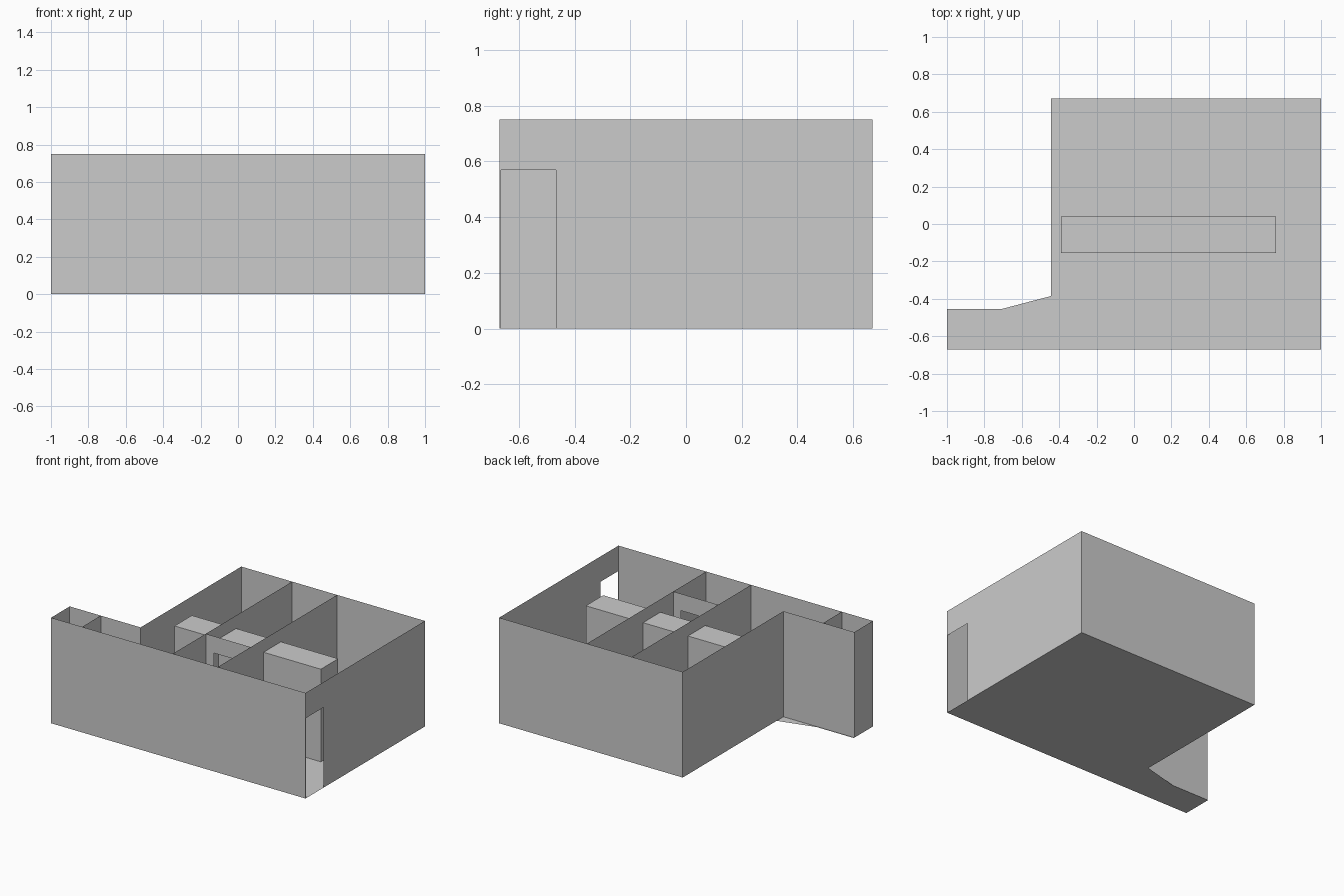
import bpy

if "Cube" in bpy.data.objects:
    bpy.data.objects.remove(bpy.data.objects["Cube"])

H = 0.75                       # wall height
L, R, F, B = -1.0, 1.0, -0.67, 0.67
INNER_X = -0.443               # left wall of the main block
WING_Y = -0.461                # back wall of the narrow wing
PART_L, PART_R = -0.043, 0.31  # long partitions


def make(name, verts, faces):
    mesh = bpy.data.meshes.new(name)
    mesh.from_pydata(verts, [], faces)
    mesh.update()
    obj = bpy.data.objects.new(name, mesh)
    bpy.context.collection.objects.link(obj)
    return obj


def wall(name, a, b, door=None):
    """Sheet wall from a to b; door = (start, end, height) along the wall, 0..1."""
    def at(t, z):
        return (a[0] + (b[0] - a[0]) * t, a[1] + (b[1] - a[1]) * t, z)
    if door is None:
        outline = [(0, 0), (1, 0), (1, H), (0, H)]
    else:
        s, e, h = door
        outline = [(0, 0), (s, 0), (s, h), (e, h), (e, 0), (1, 0), (1, H), (0, H)]
    return make(name, [at(t, z) for t, z in outline], [range(len(outline))])


# Floor, with the slanted edge beside the wing
floor = [(L, F), (R, F), (R, B), (INNER_X, B), (INNER_X, -0.385), (-0.71, -0.455), (L, -0.455)]
make("floor", [(x, y, 0) for x, y in floor], [range(len(floor))])

# Outer walls
depth = B - F
wall("front_wall", (L, F), (R, F))
wall("right_wall", (R, F), (R, B), (0.005 / depth, 0.204 / depth, 0.57))
wall("back_wall", (R, B), (INNER_X, B))
wall("left_wall", (INNER_X, B), (INNER_X, WING_Y))
wall("wing_back_wall", (INNER_X, WING_Y), (L, WING_Y))
wall("wing_end_wall", (L, WING_Y), (L, F))

# Inner partitions
wall("left_partition", (PART_L, F), (PART_L, B))
wall("right_partition", (PART_R, F), (PART_R, B))
wall("wing_partition", (-0.756, F), (-0.756, WING_Y))
wall("cross_wall", (PART_L, -0.30), (PART_R, -0.30), (0.18, 0.83, 0.63))

# Long block running through all three rooms
bpy.ops.mesh.primitive_cube_add(size=1, location=(0.185, -0.058, 0.329))
block = bpy.context.object
block.name = "long_counter"
block.scale = (1.15, 0.195, 0.658)
